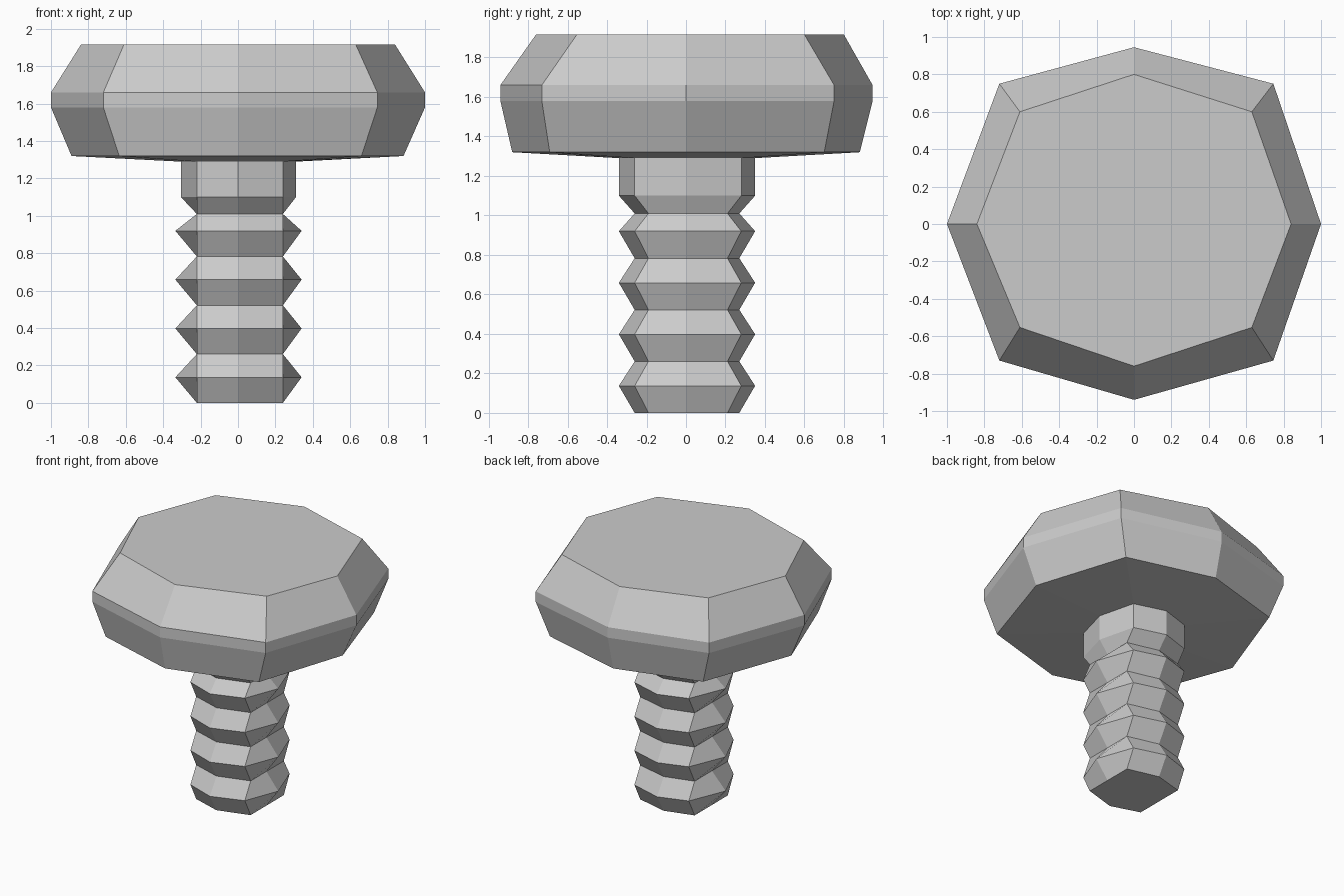
import bpy, bmesh

if "Cube" in bpy.data.objects:
    bpy.data.objects.remove(bpy.data.objects["Cube"])


def ring(z, side, corner_x, corner_y, end):
    """Slightly irregular octagon; every argument is a (negative, positive) extent."""
    (xl, xr), (cl, cr), (cf, cb), (yf, yb) = side, corner_x, corner_y, end
    return [(xr, 0, z), (cr, cb, z), (0, yb, z), (cl, cb, z),
            (xl, 0, z), (cl, cf, z), (0, yf, z), (cr, cf, z)]


def loft(name, rings, cap_bottom=False, cap_top=False):
    """Skin a stack of octagons, listed from bottom to top."""
    bm = bmesh.new()
    loops = [[bm.verts.new(p) for p in r] for r in rings]
    for low, high in zip(loops, loops[1:]):
        for i in range(8):
            j = (i + 1) % 8
            bm.faces.new((low[i], low[j], high[j], high[i]))
    if cap_bottom:
        bm.faces.new(loops[0][::-1])
    if cap_top:
        bm.faces.new(loops[-1])
    mesh = bpy.data.meshes.new(name)
    bm.to_mesh(mesh)
    bm.free()
    bpy.context.collection.objects.link(bpy.data.objects.new(name, mesh))


# Cross-sections of the shaft: thread root, thread crest and plain neck
root = ((-0.22, 0.24), (-0.22, 0.24), (-0.19, 0.21), (-0.26, 0.27))
crest = ((-0.335, 0.34), (-0.22, 0.24), (-0.26, 0.28), (-0.34, 0.35))
neck = ((-0.305, 0.31), (-0.22, 0.24), (-0.26, 0.28), (-0.34, 0.35))

# Threaded shaft: alternating roots and crests, then the neck
shaft = []
for k in range(4):
    shaft += [ring(0.261 * k, *root), ring(0.261 * k + 0.137, *crest)]
shaft += [ring(1.01, *root), ring(1.10, *neck), ring(1.29, *neck)]
loft("threaded_shaft", shaft, cap_bottom=True)

# Head: shallow underside joined to the neck, flared rim, chamfered flat top
rim = ((-1.0, 1.0), (-0.72, 0.745), (-0.73, 0.75), (-0.94, 0.945))
loft("bolt_head", [
    ring(1.29, *neck),
    ring(1.32, (-0.89, 0.885), (-0.635, 0.66), (-0.69, 0.70), (-0.88, 0.88)),
    ring(1.58, *rim),
    ring(1.66, *rim),
    ring(1.915, (-0.84, 0.84), (-0.61, 0.63), (-0.553, 0.60), (-0.76, 0.80)),
], cap_top=True)
